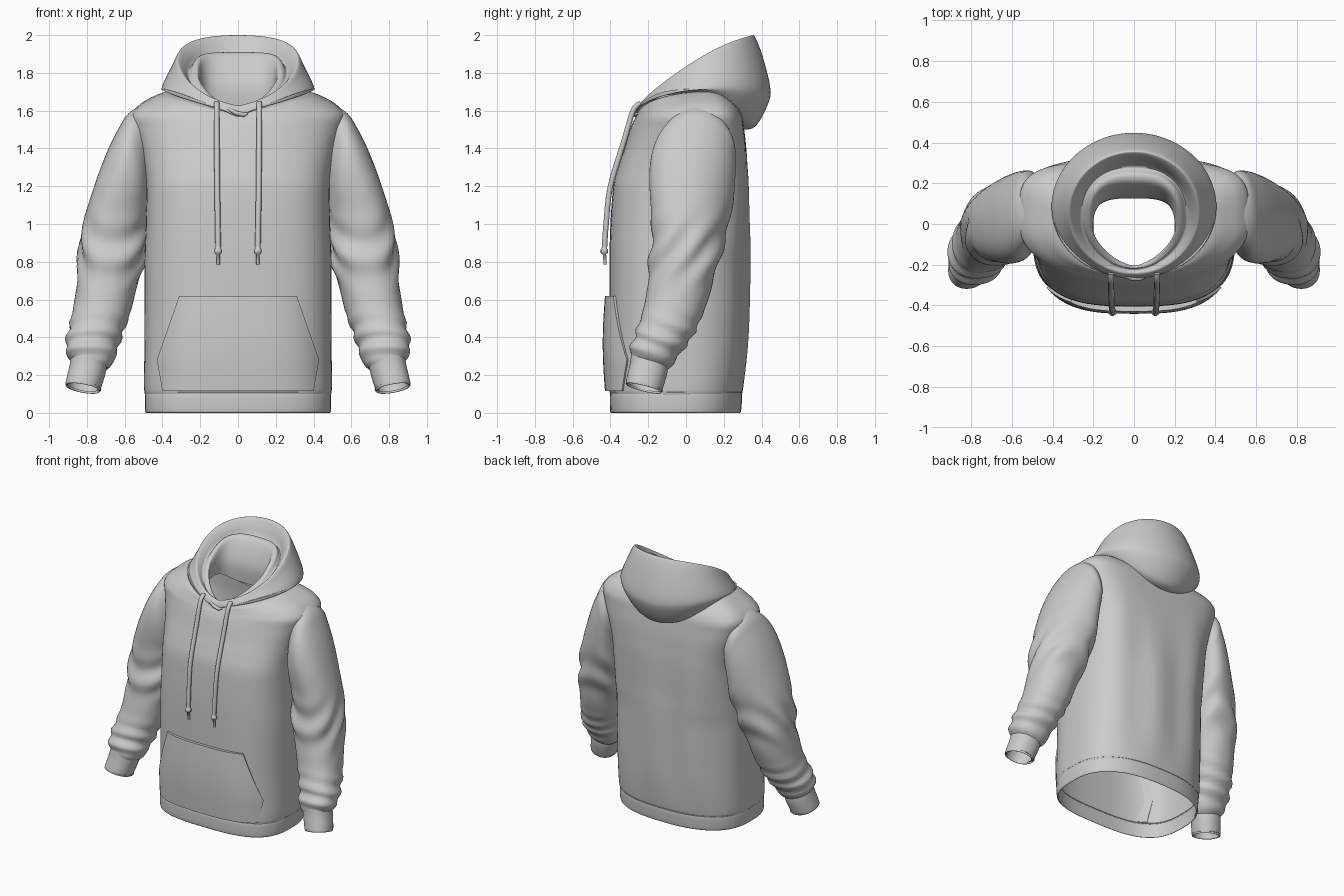
import bpy
import bmesh
from math import sin, cos, pi, exp, radians, copysign

if "Cube" in bpy.data.objects:
    bpy.data.objects.remove(bpy.data.objects["Cube"], do_unlink=True)

fabric = bpy.data.materials.new("light grey fabric")
fabric.use_nodes = True
GREY = (0.6, 0.6, 0.6, 1)
fabric.diffuse_color = GREY
fabric.node_tree.nodes["Principled BSDF"].inputs["Base Color"].default_value = GREY


def power(v, n):
    return copysign(abs(v) ** (2 / n), v)


def clamp(v):
    return max(0, min(1, v))


def spline(rows, steps):
    """Catmull-Rom interpolation through rows of numbers."""
    out = []
    for i in range(len(rows) - 1):
        a, b, c, d = (rows[max(0, min(len(rows) - 1, i + k))] for k in (-1, 0, 1, 2))
        for s in range(steps):
            t = s / steps
            out.append([q + t / 2 * (r - p + t * (2 * p - 5 * q + 4 * r - e
                        + t * (3 * (q - r) + e - p))) for p, q, r, e in zip(a, b, c, d)])
    return out + [list(rows[-1])]


def finish(name, bm, thickness):
    mesh = bpy.data.meshes.new(name)
    bm.to_mesh(mesh)
    bm.free()
    mesh.materials.append(fabric)
    ob = bpy.data.objects.new(name, mesh)
    bpy.context.collection.objects.link(ob)
    bpy.ops.object.select_all(action="DESELECT")
    ob.select_set(True)
    bpy.context.view_layer.objects.active = ob
    if thickness:
        mod = ob.modifiers.new("cloth thickness", "SOLIDIFY")
        mod.thickness = thickness
        mod.offset = -1
        bpy.ops.object.modifier_apply(modifier=mod.name)
    bpy.ops.object.shade_smooth_by_angle(angle=radians(50))


def skin(name, grid, thickness, closed=True):
    """Quads over rows of points, optionally closed around each row."""
    bm = bmesh.new()
    rows = [[bm.verts.new(p) for p in row] for row in grid]
    n = len(rows[0])
    for low, high in zip(rows, rows[1:]):
        for j in range(n if closed else n - 1):
            k = (j + 1) % n
            bm.faces.new((low[j], low[k], high[k], high[j]))
    finish(name, bm, thickness)


def ring(w, yf, zf, yb, zb, sag, nf, nb, tweak=None, segments=80):
    """Loop with its own front and back height; sag lifts its sides."""
    pts = []
    for j in range(segments):
        t = 2 * pi * j / segments
        c, s = cos(t), sin(t)
        n = nf if c > 0 else nb
        f = (1 - power(c, n)) / 2
        p = (w * power(s, n), yf + (yb - yf) * f,
             zf + (zb - zf) * f + sag * (abs(s) if c > 0 else s * s))
        pts.append(tweak(*p, t) if tweak else p)
    return pts


# Torso with soft vertical folds down the back
def back_folds(x, y, z, t):
    fade = max(0, -cos(t)) * clamp((1.45 - z) * 2) * clamp((z - .11) * 3)
    return x, y - 0.01 * fade * (1 + cos(19 * x + 2)), z


body = [(w, yf, z, yb, z, 0) for w, yf, z, yb in (
    (.483, -.392, .105, .288), (.497, -.405, .125, .302), (.495, -.403, .4, .332),
    (.495, -.405, .8, .343), (.488, -.4, 1, .34), (.486, -.385, 1.2, .335),
    (.497, -.36, 1.3, .328), (.518, -.327, 1.4, .32), (.55, -.297, 1.5, .308))]
body += [(.566, -.28, 1.54, .3, 1.56, .02), (.53, -.268, 1.56, .285, 1.6, .04),
         (.47, -.262, 1.57, .27, 1.62, .062), (.39, -.255, 1.58, .25, 1.63, .085),
         (.3, -.235, 1.58, .22, 1.64, .085)]
skin("torso", [ring(*r, 3 - .8 * clamp((r[2] - 1.2) * 3),
                    2.5 + 1.7 * clamp((r[2] - .8) * 1.6), back_folds)
               for r in spline(body, 5)], .012)

# Bottom hem band
hem = [(.484, -.394, 0, .284), (.492, -.402, .012, .292),
       (.493, -.403, .095, .297), (.484, -.394, .113, .29)]
skin("hem_band", [ring(w, yf, z, yb, z, 0, 3, 2.5) for w, yf, z, yb in spline(hem, 4)], .012)

# Hood: outer shell, rim, rolled lining and neck
hood = [(.3, -.24, 1.57, .24, 1.52, .14, 2, 2), (.37, -.258, 1.565, .31, 1.5, .17, 2, 2),
        (.395, -.265, 1.57, .375, 1.525, .165, 2, 2), (.405, -.266, 1.585, .438, 1.645, .1, 2, 2),
        (.39, -.262, 1.6, .445, 1.73, .09, 2, 2), (.352, -.254, 1.615, .405, 1.89, .07, 2, 2),
        (.325, -.245, 1.625, .365, 1.99, .06, 2, 2), (.308, -.235, 1.625, .345, 1.992, .055, 2, 2),
        (.285, -.226, 1.615, .32, 1.95, .05, 2, 2), (.26, -.222, 1.6, .28, 1.88, .05, 1.9, 2.3),
        (.237, -.216, 1.605, .24, 1.91, .045, 1.8, 2.7), (.21, -.207, 1.59, .19, 1.88, .05, 1.6, 3.2),
        (.2, -.205, 1.575, .13, 1.74, .05, 1.5, 3.5), (.205, -.21, 1.56, .13, 1.6, .07, 1.5, 3.5)]
skin("hood", [ring(*r) for r in spline(hood, 5)], 0)

# Sleeves and cuffs; columns: outer x, inner x, front y, back y, outer z, inner z
sleeve = [(.88, .69, -.29, -.1, .27, .235), (.9, .665, -.295, -.07, .3, .26),
          (.912, .645, -.29, -.04, .355, .31), (.897, .62, -.258, .025, .44, .395),
          (.87, .57, -.22, .09, .57, .53), (.85, .535, -.2, .14, .72, .67),
          (.837, .495, -.19, .175, .88, .79), (.81, .48, -.18, .21, 1.04, .9),
          (.755, .47, -.185, .24, 1.22, 1), (.69, .465, -.19, .255, 1.39, 1.09),
          (.63, .46, -.175, .26, 1.51, 1.17), (.58, .45, -.13, .255, 1.585, 1.26),
          (.51, .43, -.06, .2, 1.63, 1.36)]
cuff = [(.905, .735, -.313, -.135, .145, .115), (.913, .728, -.318, -.128, .156, .124),
        (.893, .7, -.298, -.1, .246, .214), (.882, .69, -.29, -.095, .306, .274)]


def wrinkle(y, z):
    elbow = exp(-((z - .86) / .14) ** 2) * sin(32 * (z - 1.2 * y))
    wrist = exp(-((z - .4) / .1) ** 2) * sin(60 * (z + .4 * y))
    return .014 * elbow + .01 * wrist


def arm_tube(name, rows, side, folds, thickness):
    grid = []
    for outer, inner, yf, yb, high, low in spline(rows, 6):
        cx, cy, cz = (outer + inner) / 2, (yf + yb) / 2, (high + low) / 2
        slope = side * (high - low) / (outer - inner)
        lean = .25 * clamp(1.2 - cz)
        shear = .3 * side * clamp((cz - .8) * 3)

        def place(x, y, h, t):
            z = cz + slope * x - lean * (y - cy)
            d = folds * wrinkle(y, z)
            return side * cx + x + d * sin(t), y - shear * x - d * cos(t), z
        grid.append(ring((outer - inner) / 2, yf, 0, yb, 0, 0, 2.2, 2.2, place, 48))
    skin(name, grid, thickness)


for label, side in (("left", 1), ("right", -1)):
    arm_tube(label + "_sleeve", sleeve, side, 1, .01)
    arm_tube(label + "_cuff", cuff, side, 0, .014)


# Front pouch pocket following the curve of the torso
def pocket_half_width(z):
    return .4 + (z - .115) * .18 if z < .28 else .43 - (z - .28) * .35


grid = []
for i in range(25):
    z = .115 + (.62 - .115) * i / 24
    row = []
    for j in range(41):
        u = j / 20 - 1
        x = pocket_half_width(z) * u
        y = -.045 - .358 * (1 - abs(x / .497) ** 3) ** (1 / 3)
        puff = .014 + (1 - u ** 4) * (.012 + .012 * sin(pi * i / 24))
        row.append((x, y - puff, z))
    grid.append(row)
skin("front_pocket", grid, .03, closed=False)


# Round cords, with a thickness factor at each point
def cord(name, points, radius):
    curve = bpy.data.curves.new(name, "CURVE")
    curve.dimensions = "3D"
    curve.bevel_depth = radius
    curve.bevel_resolution = 3
    curve.use_fill_caps = True
    curve.materials.append(fabric)
    path = curve.splines.new("POLY")
    path.points.add(len(points) - 1)
    for p, (x, y, z, r) in zip(path.points, points):
        p.co = (x, y, z, 1)
        p.radius = r
    path.use_smooth = True
    bpy.context.collection.objects.link(bpy.data.objects.new(name, curve))


# Drawstrings ending in a knot and a slim tip
string = [(.112, -.24, 1.64, 1), (.113, -.28, 1.6, 1), (.112, -.325, 1.45, 1),
          (.11, -.4, 1.2, 1), (.107, -.423, 1, 1), (.105, -.432, .87, 1)]
tip = [(.105, -.432, .865, 1.35), (.105, -.432, .847, 1.35),
       (.105, -.431, .84, .6), (.105, -.428, .785, .6)]
for label, side in (("left", 1), ("right", -1)):
    cord(label + "_drawstring", [(side * x, y, z, r) for x, y, z, r in spline(string, 6) + tip], .015)

# Overlapping edge where the hood meets at the throat
cord("throat_overlap", [(-.06, -.252, 1.612, .6), (-.01, -.268, 1.588, 1),
                        (.03, -.268, 1.578, 1), (.05, -.262, 1.585, .5)], .012)
